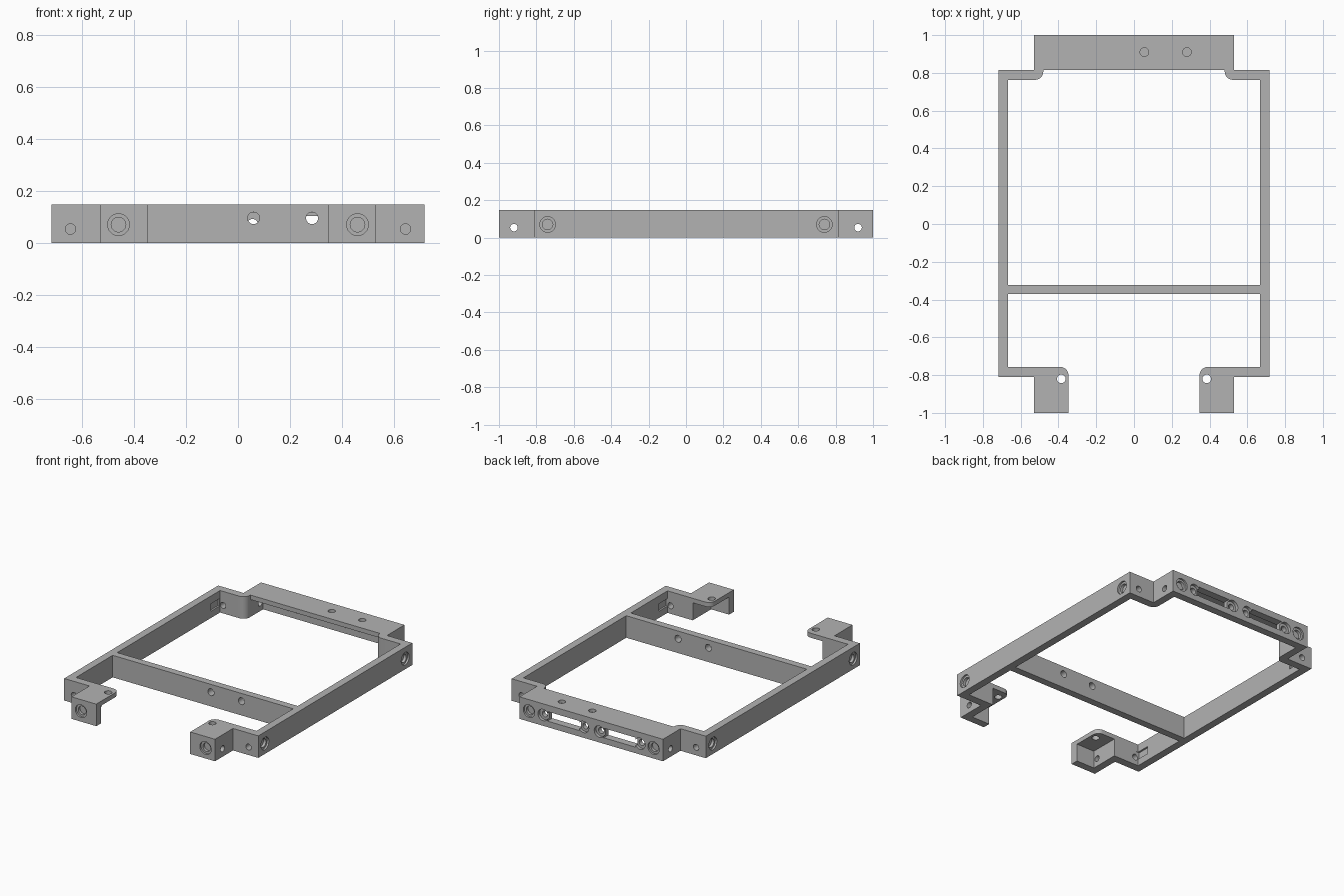
import bpy, bmesh, math
from mathutils import Matrix, Vector

cube = bpy.data.objects.get("Cube")
if cube:
    bpy.data.objects.remove(cube)

H = 0.147        # frame height
PLATE = 0.03     # top plate thickness

grey = bpy.data.materials.new("plain_grey")
grey.use_nodes = True
grey.diffuse_color = (0.45, 0.45, 0.45, 1)
grey.node_tree.nodes["Principled BSDF"].inputs["Base Color"].default_value = (0.45, 0.45, 0.45, 1)


def finish(name, bm):
    bmesh.ops.recalc_face_normals(bm, faces=bm.faces)
    mesh = bpy.data.meshes.new(name)
    bm.to_mesh(mesh)
    bm.free()
    mesh.materials.append(grey)
    obj = bpy.data.objects.new(name, mesh)
    bpy.context.collection.objects.link(obj)
    return obj


def prism(name, points, z0, z1):
    bm = bmesh.new()
    face = bm.faces.new([bm.verts.new((x, y, z0)) for x, y in points])
    top = bmesh.ops.extrude_face_region(bm, geom=[face])["geom"]
    verts = [v for v in top if isinstance(v, bmesh.types.BMVert)]
    bmesh.ops.translate(bm, verts=verts, vec=(0, 0, z1 - z0))
    return finish(name, bm)


def box(name, x0, x1, y0, y1, z0, z1):
    return prism(name, [(x0, y0), (x1, y0), (x1, y1), (x0, y1)], z0, z1)


def rod(centre, axis, radius, length):
    bm = bmesh.new()
    turn = Vector((0, 0, 1)).rotation_difference(Vector(axis)).to_matrix().to_4x4()
    bmesh.ops.create_cone(bm, cap_ends=True, segments=28, radius1=radius, radius2=radius,
                          depth=length, matrix=Matrix.Translation(centre) @ turn)
    return finish("cutter", bm)


def arc(cx, cy, r, start, end, n=8):
    return [(cx + r * math.cos(math.radians(start + (end - start) * i / n)),
             cy + r * math.sin(math.radians(start + (end - start) * i / n))) for i in range(n + 1)]


def flip(points):
    return [(-x, y) for x, y in reversed(points)]


def combine(tool, operation="DIFFERENCE"):
    mod = frame.modifiers.new("shape", "BOOLEAN")
    mod.operation, mod.solver, mod.object = operation, "EXACT", tool
    bpy.context.view_layer.objects.active = frame
    bpy.ops.object.modifier_apply(modifier=mod.name)
    bpy.data.objects.remove(tool)


# Continuous wall, open at the front
outer = [(0.347, -1), (0.53, -1), (0.53, -0.81), (0.717, -0.81),
         (0.717, 0.815), (0.53, 0.815), (0.53, 1)]
inner = [(0.48, 0.95)] + arc(0.525, 0.808, 0.045, 180, 270) + [
    (0.667, 0.763), (0.667, -0.757), (0.48, -0.757), (0.48, -0.95), (0.347, -0.95)]
frame = prism("frame", outer + flip(outer) + flip(inner) + inner, 0, H)

# Crossbar and top plates
combine(box("crossbar", -0.69, 0.69, -0.37, -0.322, 0, H), "UNION")
combine(box("back_plate", -0.505, 0.505, 0.815, 0.98, H - PLATE, H), "UNION")
tab = [(0.347, -0.98), (0.505, -0.98), (0.505, -0.757)] + arc(0.39, -0.8, 0.043, 90, 180)
combine(prism("left_tab", tab, H - PLATE, H), "UNION")
combine(prism("right_tab", flip(tab), H - PLATE, H), "UNION")


def counterbore(x, y, axis):
    # Wide shallow seat followed by a narrower blind bore
    for radius, depth in ((0.042, 0.012), (0.028, 0.03)):
        combine(rod((x, y, 0.07), axis, radius, 2 * depth))


for side in (-1, 1):
    for end in (-1, 1):
        # Screw seats in rails and end walls, with nut slots inside the rails
        counterbore(side * 0.717, end * 0.74, (1, 0, 0))
        counterbore(side * 0.46, end, (0, 1, 0))
        x, y = side * 0.667, end * 0.715
        combine(box("nut_slot", x - 0.012, x + 0.012, y - 0.045, y + 0.045, 0.045, 0.095))
        # Corner and side holes
        combine(rod((side * 0.645, end * 0.785, 0.053), (0, 1, 0), 0.02, 0.12))
        combine(rod((side * 0.505, end * 0.92, 0.053), (1, 0, 0), 0.02, 0.12))
    # Tab holes
    combine(rod((side * 0.385, -0.82, H), (0, 0, 1), 0.023, 0.1))

# Crossbar holes and blind holes in the back plate
for x in (0.06, 0.285):
    combine(rod((x, -0.345, 0.095), (0, 1, 0), 0.023, 0.2))
    combine(rod((x - 0.005, 0.91, H), (0, 0, 1), 0.023, 0.04))

# Windows in the back wall, with round screw seats at both ends
for centre in (0.206, -0.21):
    combine(box("window", centre - 0.118, centre + 0.118, 0.9, 1.05, 0.04, 0.104))
    for step in (-0.15, 0.15):
        combine(rod((centre + step, 1, 0.072), (0, 1, 0), 0.038, 0.04))
        combine(rod((centre + step, 0.97, 0.072), (0, 1, 0), 0.02, 0.14))

# Shading
bpy.ops.object.select_all(action="DESELECT")
frame.select_set(True)
bpy.context.view_layer.objects.active = frame
bpy.ops.object.shade_smooth_by_angle(angle=math.radians(30))
